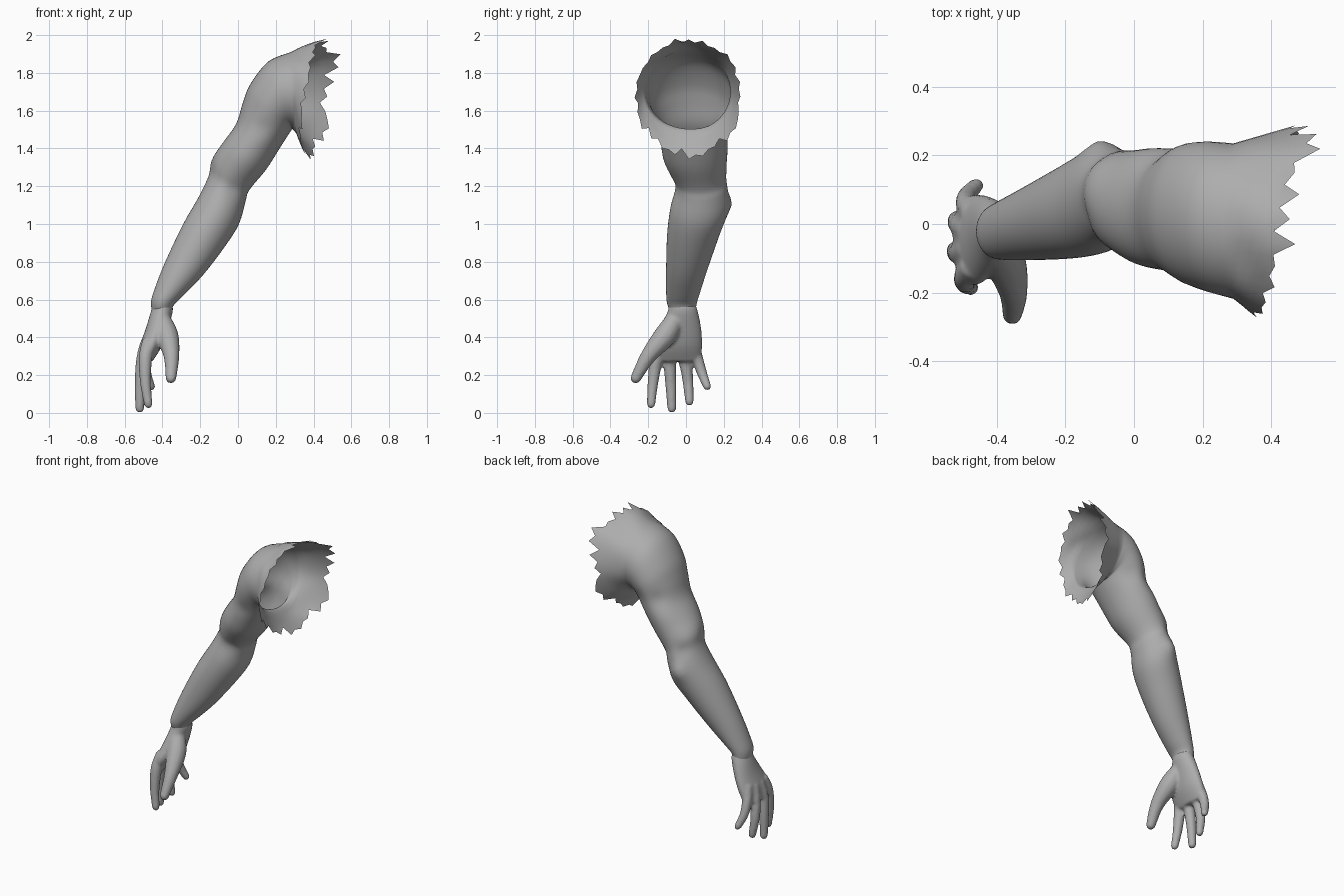
import bpy, bmesh, math, random
from mathutils import Vector

random.seed(4)
SIDES = 48

if "Cube" in bpy.data.objects:
    bpy.data.objects.remove(bpy.data.objects["Cube"])

skin = bpy.data.materials.new("skin grey")
skin.use_nodes = True
GREY = (0.42, 0.42, 0.42, 1)
skin.diffuse_color = GREY
skin.node_tree.nodes["Principled BSDF"].inputs["Base Color"].default_value = GREY


def spline(rows, steps):
    """Catmull-Rom interpolation through rows of numbers."""
    out = []
    for i in range(len(rows) - 1):
        a, b = rows[max(i - 1, 0)], rows[i]
        c, d = rows[i + 1], rows[min(i + 2, len(rows) - 1)]
        for s in range(steps):
            t = s / steps
            out.append([q + t * (r - p) / 2 + t * t * (p - 2.5 * q + 2 * r - d_ / 2)
                        + t ** 3 * (1.5 * (q - r) + (d_ - p) / 2)
                        for p, q, r, d_ in zip(a, b, c, d)])
    return out + [list(rows[-1])]


def section(row, skew=0.0):
    """Ring from outer point (x, z), inner point (x, z) and y range."""
    ox, oz, ix, iz, y0, y1 = row
    ring = []
    for k in range(SIDES):
        a = math.tau * k / SIDES
        c, s = math.cos(a), math.sin(a)
        ring.append(Vector(((ox + ix) / 2 + c * (ox - ix) / 2 + skew * s,
                            (y0 + y1) / 2 + s * (y1 - y0) / 2,
                            (oz + iz) / 2 + c * (oz - iz) / 2)))
    return ring


def loft(bm, rings, caps=False):
    loops = [[bm.verts.new(p) for p in ring] for ring in rings]
    n = len(rings[0])
    for a, b in zip(loops, loops[1:]):
        for k in range(n):
            bm.faces.new((a[k], a[(k + 1) % n], b[(k + 1) % n], b[k]))
    if caps:
        bm.faces.new(loops[0][::-1])
        bm.faces.new(loops[-1])


def finger(bm, joints):
    """Tapered round tube through (x, y, z, radius) joints, rounded at the tip."""
    rows = spline(joints, 5)
    axis = (Vector(rows[-1][:3]) - Vector(rows[-3][:3])).normalized()
    tip, r = Vector(rows[-1][:3]), rows[-1][3]
    for h in (0.5, 0.85, 0.98):
        rows.append([*(tip + axis * r * h), r * math.sqrt(1 - h * h)])
    rings = []
    for i, row in enumerate(rows):
        before, after = rows[max(i - 1, 0)], rows[min(i + 1, len(rows) - 1)]
        d = (Vector(after[:3]) - Vector(before[:3])).normalized()
        u = d.cross(Vector((0, 1, 0))).normalized()
        v = d.cross(u)
        rings.append([Vector(row[:3]) + row[3] * (u * math.cos(a) + v * math.sin(a))
                      for a in (math.tau * k / 12 for k in range(12))])
    loft(bm, rings, True)


def finish(name, bm):
    bmesh.ops.recalc_face_normals(bm, faces=bm.faces)
    mesh = bpy.data.meshes.new(name)
    bm.to_mesh(mesh)
    bm.free()
    mesh.materials.append(skin)
    ob = bpy.data.objects.new(name, mesh)
    bpy.context.collection.objects.link(ob)
    bpy.ops.object.select_all(action='DESELECT')
    bpy.context.view_layer.objects.active = ob
    ob.select_set(True)
    bpy.ops.object.shade_smooth_by_angle(angle=math.radians(50))
    return ob


# Arm from wrist to shoulder
ARM = [
    (-.455, .53, -.355, .53, -.08, .05),
    (-.46, .59, -.34, .57, -.1, .057),
    (-.44, .66, -.29, .62, -.105, .075),
    (-.385, .8, -.185, .73, -.105, .115),
    (-.29, 1, -.07, .88, -.1, .175),
    (-.21, 1.14, .005, 1, -.085, .22),
    (-.158, 1.25, .04, 1.12, -.06, .22),
    (-.14, 1.34, .06, 1.18, -.075, .215),
    (-.08, 1.43, .15, 1.29, -.115, .215),
    (-.01, 1.53, .22, 1.4, -.14, .22),
    (.025, 1.64, .265, 1.47, -.16, .23),
    (.065, 1.74, .285, 1.5, -.18, .238),
    (.16, 1.86, .29, 1.5, -.2, .24),
    (.28, 1.91, .3, 1.49, -.218, .235),
]
# Muscle bumps and creases: position, radius, height
BUMPS = [
    ((-.1, .23, 1.11), .05, .02),
    ((-.1, .19, 1.25), .05, -.012),
    ((.03, -.08, 1.33), .09, .01),
    ((-.03, -.06, 1.18), .05, -.008),
    ((.12, -.14, 1.51), .05, -.01),
    ((.08, .19, 1.54), .05, -.012),
    ((-.12, .03, 1.3), .05, -.01),
    ((.2, .22, 1.52), .06, -.01),
    ((.03, .18, 1.42), .07, .008),
]
rings = [section(r) for r in spline(ARM, 4)]
for ring in rings:
    mid = sum(ring, Vector()) / SIDES
    for p in ring:
        out = (p - mid).normalized()
        p += out * sum(h * math.exp(-((p - Vector(c)).length / r) ** 2) for c, r, h in BUMPS)

# Flared, torn edge at the shoulder
waist = rings[-1]
rim = section((.45, 1.975, .365, 1.375, -.26, .288), .065)
for t in (.2, .4, .6, .8):
    rings.append([a.lerp(b, t) + Vector((0, 0, .008 * math.sin(t * math.pi + k * .8)))
                  for k, (a, b) in enumerate(zip(waist, rim))])
rings.append([a.lerp(b, random.uniform(.85, 1.25) + .08 * (-1) ** k)
              for k, (a, b) in enumerate(zip(waist, rim))])
bm = bmesh.new()
loft(bm, rings)
finish("arm", bm)

# Hand: palm, four fingers and thumb fused together
PALM = [
    (-.44, .59, -.35, .58, -.09, .045),
    (-.46, .54, -.345, .54, -.096, .062),
    (-.487, .45, -.37, .45, -.14, .08),
    (-.518, .36, -.405, .35, -.178, .086),
    (-.53, .28, -.455, .27, -.168, .078),
]
FINGERS = [
    [(-.47, -.12, .38, .038), (-.49, -.155, .29, .036), (-.49, -.175, .16, .029), (-.475, -.185, .047, .023)],
    [(-.48, -.07, .37, .038), (-.505, -.085, .28, .035), (-.518, -.08, .15, .03), (-.52, -.075, .024, .024)],
    [(-.48, -.02, .37, .038), (-.505, -.005, .28, .034), (-.515, .01, .17, .029), (-.5, .018, .06, .023)],
    [(-.47, .03, .38, .036), (-.49, .06, .29, .031), (-.485, .085, .21, .027), (-.46, .112, .14, .022)],
    [(-.41, -.05, .51, .045), (-.375, -.11, .41, .06), (-.352, -.2, .3, .042), (-.355, -.265, .185, .029)],
]
bm = bmesh.new()
loft(bm, [section(r) for r in spline(PALM, 4)], True)
for joints in FINGERS:
    finger(bm, joints)
hand = finish("hand", bm)
fuse = hand.modifiers.new("fuse", 'REMESH')
fuse.mode = 'VOXEL'
fuse.voxel_size = .009
fuse.use_smooth_shade = True
soften = hand.modifiers.new("soften", 'SMOOTH')
soften.iterations = 4
